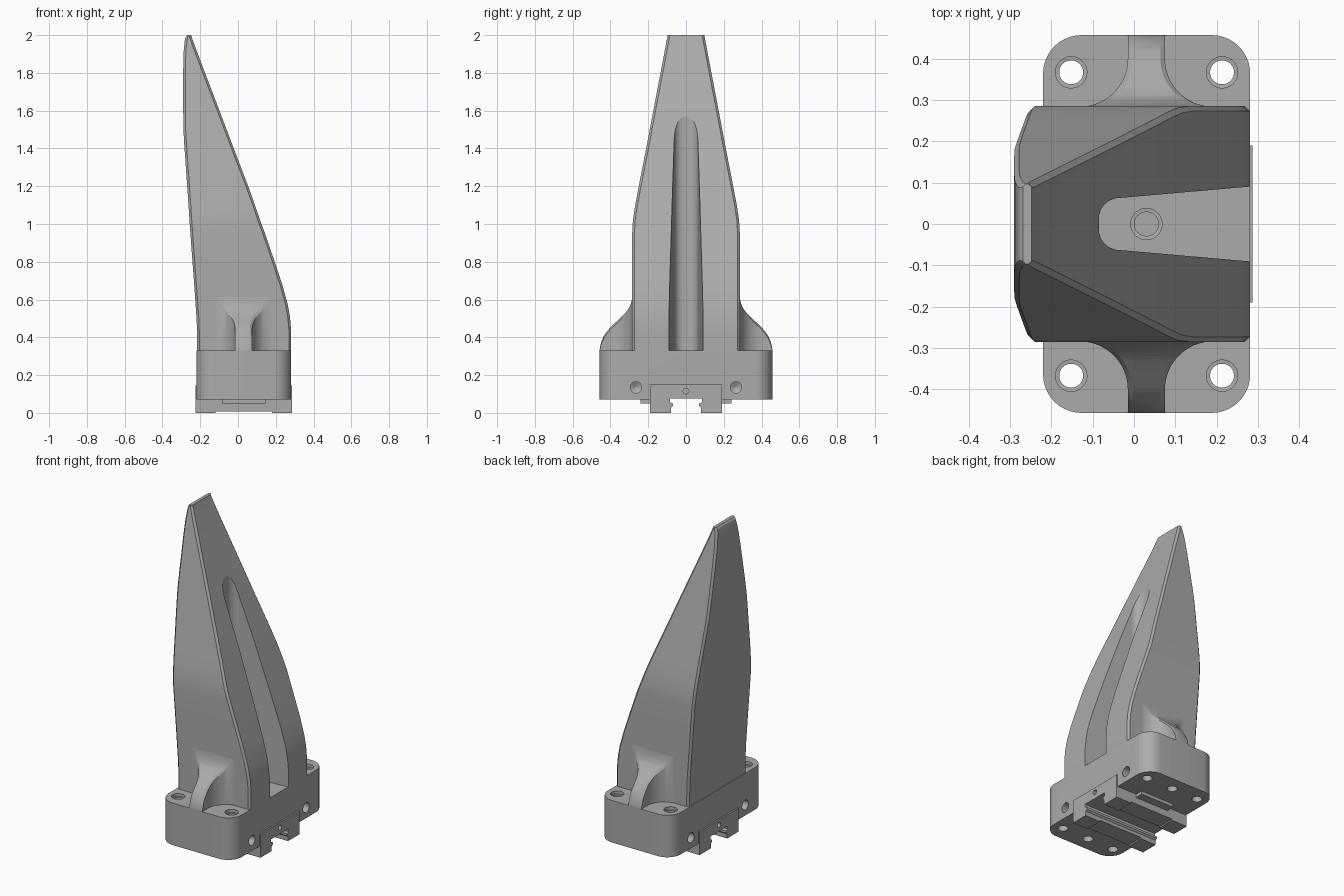
import bpy, bmesh, math
from mathutils import Vector

if "Cube" in bpy.data.objects:
    bpy.data.objects.remove(bpy.data.objects["Cube"])

grey = bpy.data.materials.new("dark_grey")
grey.diffuse_color = (0.41, 0.41, 0.41, 1)
grey.use_nodes = True
grey.node_tree.nodes["Principled BSDF"].inputs["Base Color"].default_value = grey.diffuse_color


def finish(ob, angle=30):
    bpy.ops.object.select_all(action='DESELECT')
    bpy.context.view_layer.objects.active = ob
    ob.select_set(True)
    bpy.ops.object.shade_smooth_by_angle(angle=math.radians(angle))


def loft(name, rings):
    bm = bmesh.new()
    loops = [[bm.verts.new(p) for p in r] for r in rings]
    n = len(loops[0])
    for a, b in zip(loops, loops[1:]):
        for i in range(n):
            j = (i + 1) % n
            bm.faces.new((a[i], a[j], b[j], b[i]))
    bm.faces.new(loops[0][::-1])
    bm.faces.new(loops[-1])
    bmesh.ops.recalc_face_normals(bm, faces=bm.faces)
    me = bpy.data.meshes.new(name)
    bm.to_mesh(me)
    bm.free()
    me.materials.append(grey)
    ob = bpy.data.objects.new(name, me)
    bpy.context.collection.objects.link(ob)
    return ob


def prism_z(name, outline, z0, z1):
    return loft(name, [[(x, y, z) for x, y in outline] for z in (z0, z1)])


def prism_x(name, outline, x0, x1):
    return loft(name, [[(x, y, z) for y, z in outline] for x in (x0, x1)])


def rect(a, b, c, d):
    return [(a, c), (b, c), (b, d), (a, d)]


def arc(cx, cy, r, a0, a1, n=10):
    return [(cx + r * math.cos(math.radians(a0 + (a1 - a0) * i / n)),
             cy + r * math.sin(math.radians(a0 + (a1 - a0) * i / n))) for i in range(n + 1)]


def hole(origin, axis, profile, n=28):
    # round cutter from (distance, radius) pairs along an axis
    ax = Vector(axis)
    u = ax.orthogonal().normalized()
    v = ax.cross(u)
    return loft("hole_cutter", [[Vector(origin) + ax * d + r * (u * math.cos(2 * math.pi * i / n)
                + v * math.sin(2 * math.pi * i / n)) for i in range(n)] for d, r in profile])


def cut(ob, cutters):
    for c in cutters:
        c.hide_render = True
        m = ob.modifiers.new("cut", 'BOOLEAN')
        m.operation, m.solver, m.object = 'DIFFERENCE', 'EXACT', c
        bpy.context.view_layer.objects.active = ob
        bpy.ops.object.modifier_apply(modifier=m.name)
        bpy.data.objects.remove(c, do_unlink=True)


# Base block with rounded corners
X0, X1, Y, R = -0.22, 0.281, 0.457, 0.093
outline = (arc(X1 - R, Y - R, R, 0, 90) + arc(X0 + R, Y - R, R, 90, 180)
           + arc(X0 + R, R - Y, R, 180, 270) + arc(X1 - R, R - Y, R, 270, 360))
base = prism_z("base_block", outline, 0.07, 0.33)
cutters = [prism_x("channel_cutter", rect(-0.192, 0.192, 0.0, 0.148), -0.4, 0.4)]
for s in (-1, 1):
    for x in (-0.152, 0.213):
        cutters.append(hole((x, s * 0.367, 0), (0, 0, 1),
                            [(0.0, 0.029), (0.31, 0.029), (0.311, 0.038), (0.4, 0.038)]))
    cutters.append(hole((0.03, s * 0.367, 0), (0, 0, 1), [(0.0, 0.029), (0.2, 0.029)]))
    for x, d in ((X1, -1), (X0, 1)):
        cutters.append(hole((x, s * 0.265, 0.135), (d, 0, 0),
                            [(-0.01, 0.03), (0.05, 0.03), (0.065, 0.004)]))
cutters.append(hole((0.03, 0, 0.2), (0, 0, 1),
                    [(0.0, 0.029), (0.11, 0.029), (0.111, 0.038), (0.2, 0.038)]))
cut(base, cutters)
finish(base)

# Tapered fin: z, back x, front x, half width
rows = [(0.33, -0.216, 0.281, 0.285), (0.44, -0.217, 0.281, 0.285), (0.51, -0.22, 0.275, 0.285),
        (0.58, -0.225, 0.262, 0.285), (0.68, -0.232, 0.234, 0.285), (0.8, -0.241, 0.194, 0.285),
        (0.95, -0.252, 0.143, 0.285), (1.02, -0.257, 0.117, 0.281), (1.1, -0.262, 0.090, 0.269),
        (1.2, -0.269, 0.054, 0.250), (1.42, -0.2845, -0.030, 0.207), (1.5, -0.289, -0.060, 0.192),
        (1.6, -0.290, -0.098, 0.173), (1.82, -0.290, -0.182, 0.131), (1.91, -0.288, -0.216, 0.114),
        (1.97, -0.282, -0.238, 0.103), (1.99, -0.277, -0.245, 0.099), (2.0, -0.269, -0.248, 0.097)]
rings = []
for z, b, f, w in rows:
    c = min(0.012, (f - b) * 0.35)
    rings.append([(f, c - w, z), (f, w - c, z), (f - c, w, z), (b + c, w, z),
                  (b, w - c, z), (b, c - w, z), (b + c, -w, z), (f - c, -w, z)])
fin = loft("fin", rings)
# Vertical slot down the fin
slot = (arc(-0.035, 0.013, 0.05, 90, 180) + arc(-0.035, -0.013, 0.05, 180, 270)
        + [(0.32, -0.094), (0.32, 0.094)])
cut(fin, [prism_z("slot_cutter", slot, 0.3, 1.8)])
finish(fin, 15)

# Flared side ribs, lofted outward from the fin with chamfered tops
prof = [(0.284, 0.62), (0.288, 0.59), (0.295, 0.568), (0.305, 0.55), (0.32, 0.53),
        (0.345, 0.505), (0.375, 0.477), (0.40, 0.453), (0.42, 0.43), (0.436, 0.405),
        (0.447, 0.38), (0.454, 0.355), (0.457, 0.335)]


def rib_top(y):
    for (ya, za), (yb, zb) in zip(prof, prof[1:]):
        if y <= yb:
            return za + (zb - za) * max(0, y - ya) / (yb - ya)
    return prof[-1][1]


FL = 0.116
stations = [(0.40 - FL * math.cos(t), 0.045 + FL * (1 - math.sin(t)))
            for t in (math.radians(6 * i) for i in range(16))]
stations += [(y, 0.045) for y, z in prof if y > 0.401]
for s, side in ((-1, "front"), (1, "back")):
    rings = []
    for y, w in stations:
        z = rib_top(y)
        c = min(0.011, (z - 0.33) * 0.5)
        rings.append([(0.03 + dx, s * y, dz) for dx, dz in
                      ((-w, 0.33), (-w, z - c), (c - w, z), (w - c, z), (w, z - c), (w, 0.33))])
    finish(loft(side + "_rib", rings), 22)


# Rail carriage under the base: inverted U section with ridged channel
def u_section(bottom):
    inner = [(0.085, 0.075), (0.085, 0.056), (0.07, 0.05), (0.07, 0.037),
             (0.08, 0.028), (0.08, bottom)]
    outer = [(0.19, bottom), (0.19, 0.145), (-0.19, 0.145), (-0.19, bottom)]
    return outer + [(-y, z) for y, z in inner[::-1]] + inner


cap_b = prism_x("carriage_back_cap", u_section(0.0), -0.226, -0.12)
body = prism_x("carriage_body", u_section(0.008), -0.12, 0.18)
cap_f = prism_x("carriage_front_cap", u_section(0.0), 0.18, 0.287)
cut(cap_b, [hole((-0.226, 0, 0.115), (1, 0, 0), [(-0.01, 0.015), (0.06, 0.015)])])
cut(cap_f, [hole((0.287, 0, 0.115), (-1, 0, 0), [(-0.01, 0.015), (0.06, 0.015)])])
for ob in (cap_b, body, cap_f):
    finish(ob)

# Side tabs beside the carriage
for s, side in ((-1, "front"), (1, "back")):
    prism_x(side + "_tab", rect(*sorted((s * 0.188, s * 0.24)), 0.05, 0.072), -0.085, 0.145)
